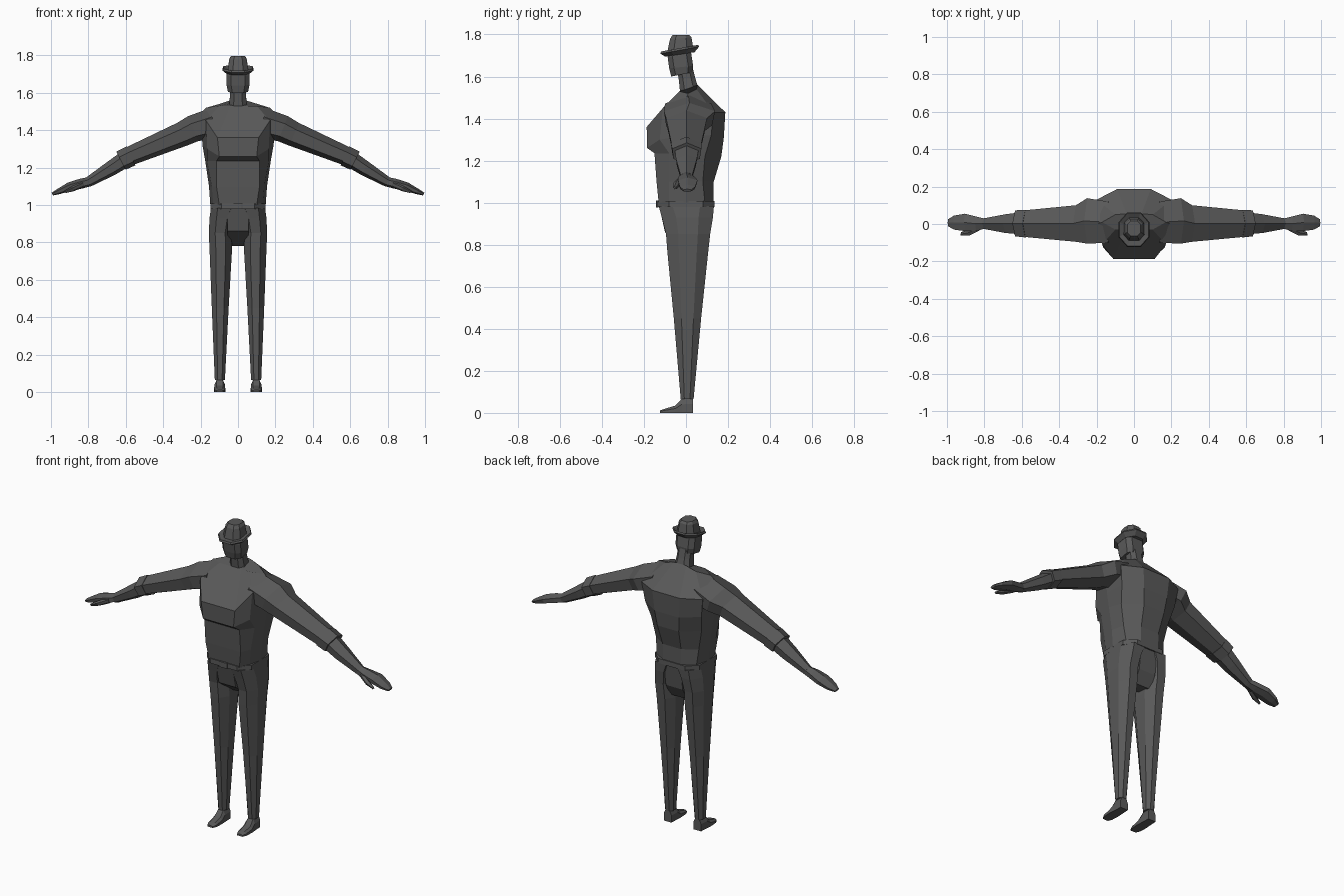
import bpy, bmesh, math

cloth = bpy.data.materials.new("dark_grey")
cloth.diffuse_color = (0.1, 0.1, 0.1, 1)


def loft(name, rings, side=1):
    """Skin a list of equal-length point rings and cap both ends."""
    bm = bmesh.new()
    rows = [[bm.verts.new((x * side, y, z)) for x, y, z in r] for r in rings]
    n = len(rows[0])
    for a, b in zip(rows, rows[1:]):
        for i in range(n):
            j = (i + 1) % n
            bm.faces.new((a[i], a[j], b[j], b[i]))
    bm.faces.new(rows[0])
    bm.faces.new(rows[-1])
    bmesh.ops.recalc_face_normals(bm, faces=bm.faces)
    me = bpy.data.meshes.new(name)
    bm.to_mesh(me)
    bm.free()
    me.materials.append(cloth)
    ob = bpy.data.objects.new(name, me)
    bpy.context.collection.objects.link(ob)
    return ob


def both(name, rings):
    loft("left_" + name, rings, 1)
    loft("right_" + name, rings, -1)


def sym(half):
    """Close a half ring (front to back, x > 0) with its mirror image."""
    return half + [(-x, y, z) for x, y, z in reversed(half)]


def oct_ring(x0, x1, y0, y1, z, cut=0.3, tilt=0.0):
    """Horizontal rectangle with cut corners; tilt raises the back."""
    cx, cy = (x1 - x0) * cut, (y1 - y0) * cut
    pts = [(x0 + cx, y0), (x1 - cx, y0), (x1, y0 + cy), (x1, y1 - cy),
           (x1 - cx, y1), (x0 + cx, y1), (x0, y1 - cy), (x0, y0 + cy)]
    return [(x, y, z + tilt * (y - (y0 + y1) / 2)) for x, y in pts]


def limb_ring(cx, cz, h, yf, yb, deg):
    """Six-sided arm section with a ridge on top, leaning by deg."""
    s, c = math.sin(math.radians(deg)), math.cos(math.radians(deg))
    mid = (yf + yb) / 2
    prof = [(mid, h), (yf, .4 * h), (yf * .9, -.6 * h),
            (mid, -h), (yb * .9, -.6 * h), (yb, .4 * h)]
    return [(cx + k * s, y, cz + k * c) for y, k in prof]


# Jacket body: flat belly, overhanging chest, broad rounded back
loft("jacket", [sym(h) for h in (
    [(.10, -.13, 1.0), (.132, -.08, 1.0), (.148, 0, 1.0), (.13, .09, 1.0), (.06, .13, 1.0)],
    [(.115, -.14, 1.1), (.14, -.08, 1.1), (.155, 0, 1.1), (.14, .08, 1.1), (.06, .132, 1.1)],
    [(.115, -.15, 1.235), (.165, -.08, 1.235), (.175, 0, 1.235), (.165, .09, 1.22), (.07, .168, 1.22)],
    [(.10, -.185, 1.26), (.165, -.125, 1.30), (.19, 0, 1.32), (.185, .12, 1.32), (.08, .18, 1.31)],
    [(.11, -.187, 1.36), (.17, -.11, 1.45), (.20, 0, 1.49), (.20, .13, 1.43), (.09, .187, 1.43)],
    [(.04, -.03, 1.53), (.10, -.03, 1.53), (.17, .01, 1.52), (.10, .05, 1.54), (.04, .055, 1.56)])])

# Sleeves, rolled cuffs, forearms with hands
both("sleeve", [limb_ring(*r) for r in (
    (.13, 1.44, .08, -.10, .12, 15), (.24, 1.408, .072, -.105, .138, 22),
    (.30, 1.378, .066, -.095, .10, 24), (.59, 1.257, .050, -.068, .072, 24))])
both("cuff", [limb_ring(*r) for r in (
    (.572, 1.263, .056, -.072, .076, 25), (.626, 1.237, .054, -.066, .073, 27))])
both("forearm", [limb_ring(*r) for r in (
    (.60, 1.247, .045, -.055, .062, 28), (.68, 1.195, .040, -.048, .052, 30),
    (.80, 1.123, .027, -.026, .030, 28))])
both("hand", [limb_ring(*r) for r in (
    (.79, 1.126, .026, -.024, .028, 25), (.84, 1.114, .027, -.036, .04, 22),
    (.90, 1.098, .024, -.038, .055, 24), (.96, 1.072, .015, -.03, .045, 24),
    (.993, 1.058, .008, -.012, .025, 24))])
both("thumb", [limb_ring(*r) for r in (
    (.825, 1.112, .016, -.035, -.01, 20), (.88, 1.088, .014, -.062, -.03, 20),
    (.925, 1.07, .007, -.062, -.048, 20))])

# Belt and buckle
loft("belt", [oct_ring(-.146, .146, -.136, .135, z, .2) for z in (.98, 1.008)])
loft("buckle", [oct_ring(-.025, .025, -.142, -.13, z, .1) for z in (.978, 1.01)])

# Seat of the trousers: side profile swept between the legs
seat = [(-.128, .985), (-.10, .86), (0, .785), (.07, .78), (.11, .85), (.128, .985)]
loft("trouser_seat", [[(x, y, z) for y, z in seat] for x in (-.055, .055)])

# Trouser legs
both("trouser_leg", [oct_ring(*r) for r in (
    (.0, .145, -.13, .133, .985, .25), (.02, .152, -.115, .128, .93, .28),
    (.035, .156, -.095, .115, .85, .28), (.032, .152, -.088, .105, .76, .28),
    (.05, .140, -.058, .072, .45, .28), (.07, .124, -.025, .036, .065, .28))])


def shoe_ring(y, x0, x1, top):
    return [(x0, y, 0), (x1, y, 0), (x1, y, top * .6),
            (x1 - .012, y, top), (x0 + .012, y, top), (x0, y, top * .6)]


# Shoes
both("shoe", [shoe_ring(*r) for r in (
    (.034, .072, .122, .07), (-.02, .07, .125, .068),
    (-.05, .068, .128, .035), (-.10, .070, .125, .02), (-.123, .08, .115, .012))])

# Neck and head
loft("neck", [oct_ring(-.05, .05, -.025, .062, 1.515, .25, .4),
              oct_ring(-.042, .042, -.035, .045, 1.59, .25),
              oct_ring(-.042, .042, -.045, .03, 1.65, .25)])
loft("head", [oct_ring(-.054, .054, -.07, .03, 1.61, .22, .2),
              oct_ring(-.061, .061, -.08, .034, 1.645, .2, .1),
              oct_ring(-.061, .061, -.087, .025, 1.70, .2, .15),
              oct_ring(-.055, .055, -.085, .02, 1.725, .2, .15)])

# Hat: upturned brim and tapered crown
loft("hat_brim", [oct_ring(-.06, .06, -.098, .04, 1.705, .28, .15),
                  oct_ring(-.082, .082, -.122, .062, 1.725, .28, .18),
                  oct_ring(-.078, .078, -.118, .058, 1.735, .28, .18),
                  oct_ring(-.058, .058, -.092, .037, 1.728, .28, .15)])
loft("hat_crown", [oct_ring(-.056, .056, -.09, .036, 1.72, .25, .12),
                   oct_ring(-.046, .046, -.076, .026, 1.782, .25, .08),
                   oct_ring(-.036, .036, -.064, .016, 1.798, .25)])
